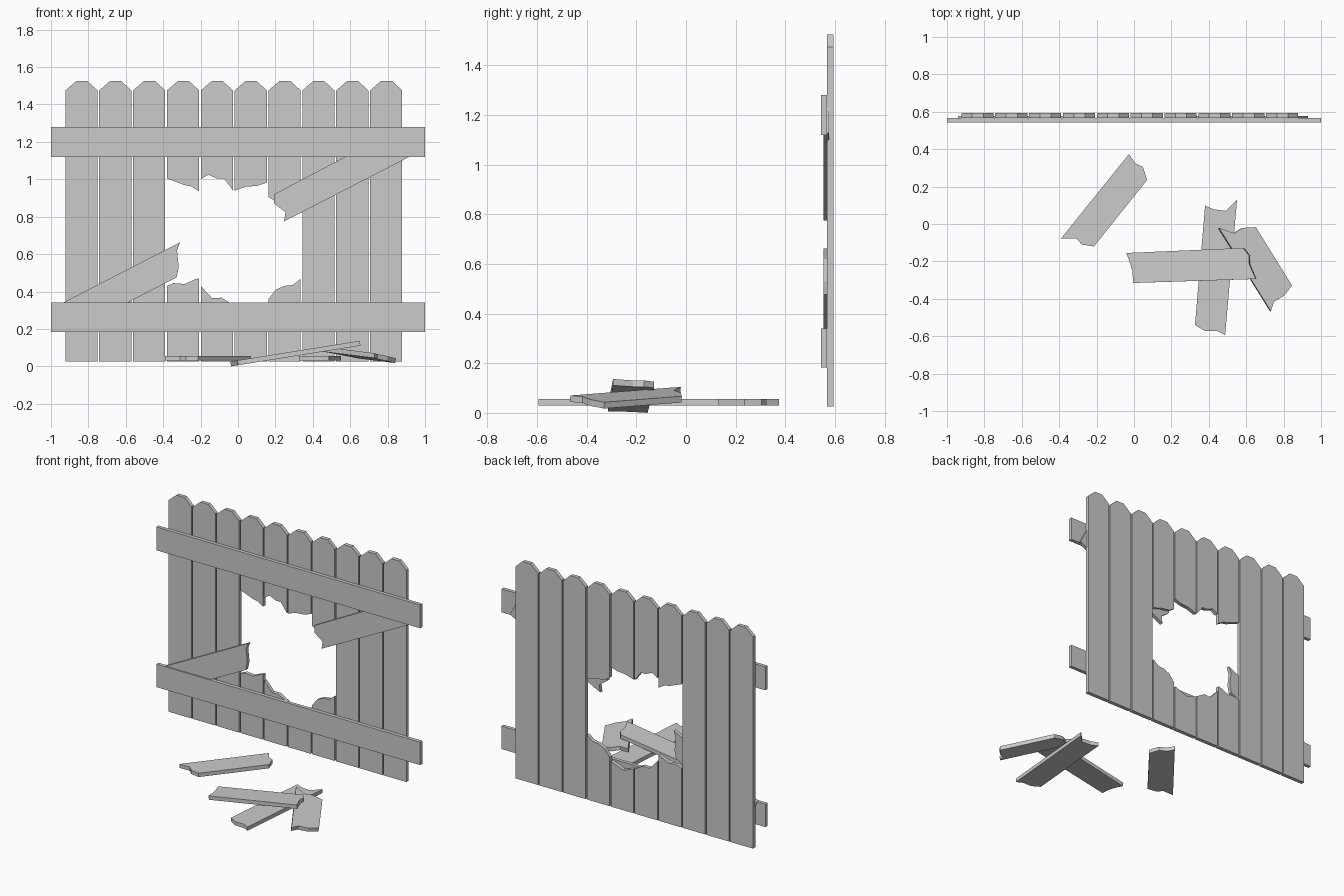
import bpy, bmesh
from mathutils import Vector

if "Cube" in bpy.data.objects:
    bpy.data.objects.remove(bpy.data.objects["Cube"])


def slab(name, pts, offset):
    """Solid from a closed 3D outline, thickened along an offset vector."""
    bm = bmesh.new()
    off = Vector(offset)
    a = [bm.verts.new(p) for p in pts]
    b = [bm.verts.new(Vector(p) + off) for p in pts]
    bm.faces.new(a)
    bm.faces.new(b[::-1])
    for i in range(len(a)):
        j = (i + 1) % len(a)
        bm.faces.new((a[j], a[i], b[i], b[j]))
    bmesh.ops.recalc_face_normals(bm, faces=bm.faces)
    me = bpy.data.meshes.new(name)
    bm.to_mesh(me)
    bm.free()
    ob = bpy.data.objects.new(name, me)
    bpy.context.collection.objects.link(ob)
    return ob


def upright(name, xz, y0, y1):
    return slab(name, [(x, y0, z) for x, z in xz], (0, y1 - y0, 0))


def debris(name, xy, z0, sx=0.0, sy=0.0, thick=0.026):
    """Board lying on the ground, bottom plane z = z0 + sx*x + sy*y."""
    n = Vector((-sx, -sy, 1)).normalized() * thick
    return slab(name, [(x, y, z0 + sx * x + sy * y) for x, y in xy], n)


# Pickets: whole ones, and broken ones split into upper and lower stubs
W, STEP, X0, Z0 = 0.172, 0.181, -0.923, 0.025
upper_break = {
    3: [(0, 1.005), (.09, .97), (.127, .963), (W, .936)],
    4: [(0, 1.0), (.04, 1.025), (.09, 1.003), (.125, 1.003), (W, .94)],
    5: [(0, .94), (.06, .96), (.12, .965), (W, .982)],
    6: [(0, .905), (.04, .88), (.11, .87), (W, .85)],
}
lower_break = {
    3: [(0, .43), (.035, .445), (.095, .44), (.15, .465), (W, .47)],
    4: [(0, .43), (.06, .365), (.11, .367), (W, .33)],
    5: [(0, .325), (.08, .30), (W, .335)],
    6: [(0, .36), (.04, .41), (.085, .43), (.13, .435), (W, .468)],
}
for i in range(10):
    x0 = X0 + STEP * i
    top = [(W, 1.475), (.118, 1.525), (.058, 1.525), (0, 1.475)]
    base = [(0, Z0), (W, Z0)]
    parts = [("picket", base + top)]
    if i in upper_break:
        parts = [("picket_upper_stub", upper_break[i] + top),
                 ("picket_lower_stub", base + lower_break[i][::-1])]
    for label, prof in parts:
        upright(f"{label}_{i}", [(x0 + x, z) for x, z in prof], .568, .594)

# Horizontal rails
for label, z0, z1 in (("lower_rail", .183, .34), ("upper_rail", 1.12, 1.28)):
    upright(label, [(-1, z0), (1, z0), (1, z1), (-1, z1)], .544, .568)

# Snapped diagonal brace
upright("lower_brace", [(-.94, .338), (-.868, .197), (-.328, .476), (-.317, .53),
                        (-.326, .62), (-.31, .663)], .553, .577)
upright("upper_brace", [(.93, 1.127), (.857, 1.27), (.193, .92), (.193, .87),
                        (.254, .825), (.246, .775)], .553, .577)

# Broken pieces on the ground
debris("flat_piece_back", [(-.027, .374), (.005, .326), (.048, .305), (.07, .235),
                           (-.214, -.12), (-.278, -.11), (-.31, -.077), (-.39, -.077)], .03)
debris("flat_piece_front", [(.38, .098), (.428, .078), (.492, .07), (.551, .13),
                            (.487, -.594), (.444, -.572), (.38, -.572), (.326, -.54)], .03)
debris("leaning_piece", [(-.037, -.155), (.588, -.128), (.62, -.17), (.62, -.214),
                         (.655, -.294), (0, -.315), (-.005, -.25), (-.02, -.2)], .006, .16)
debris("tilted_piece", [(.45, -.022), (.53, -.05), (.575, -.022), (.647, -.018),
                        (.84, -.33), (.797, -.385), (.743, -.417), (.727, -.467)],
       .164, -.19, -.04)
